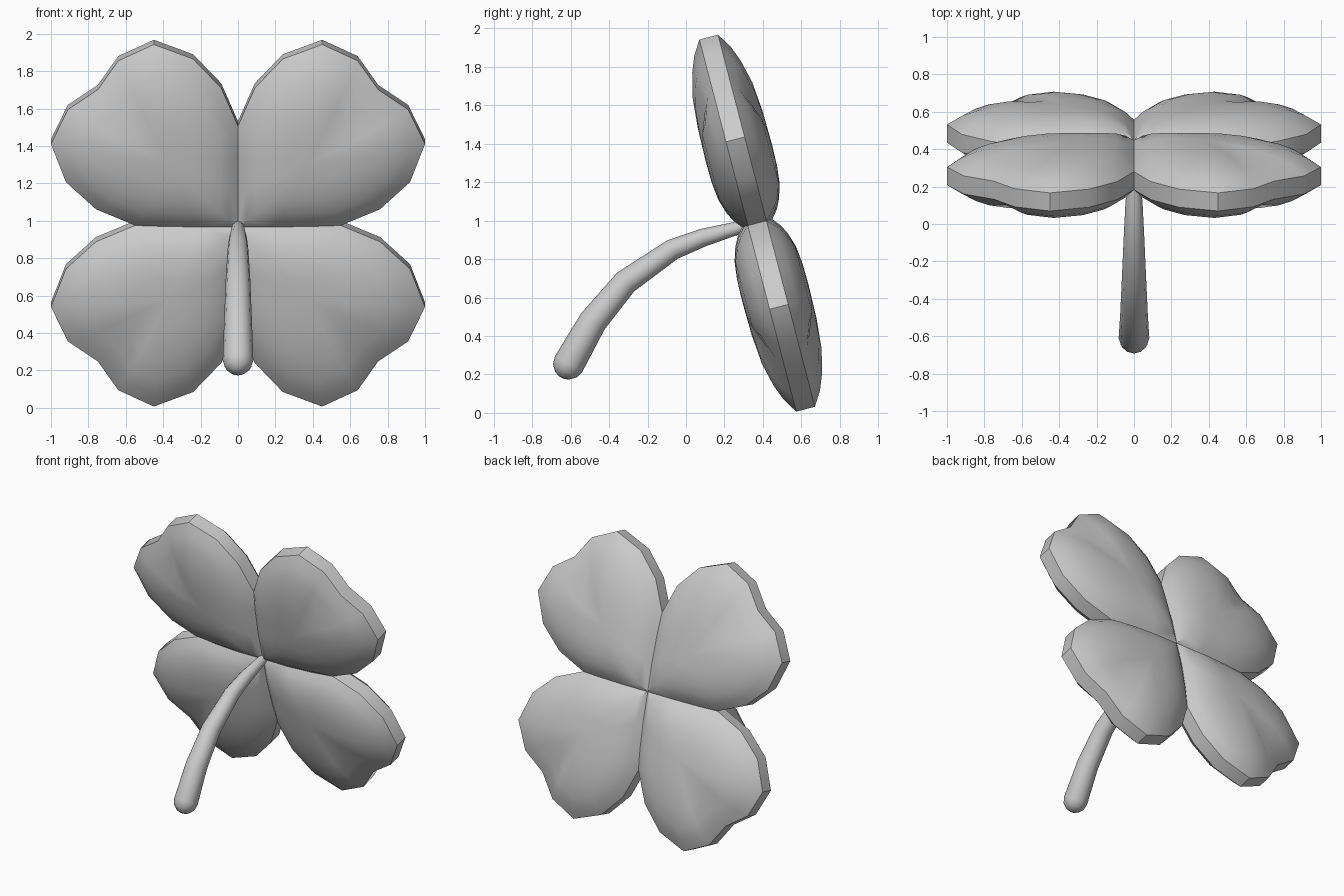
import bpy, bmesh, math
from mathutils import Vector, Matrix

if "Cube" in bpy.data.objects:
    bpy.data.objects.remove(bpy.data.objects["Cube"])


def finish(bm, name, angle):
    bmesh.ops.remove_doubles(bm, verts=bm.verts, dist=0.0005)
    bmesh.ops.recalc_face_normals(bm, faces=bm.faces)
    me = bpy.data.meshes.new(name)
    bm.to_mesh(me)
    bm.free()
    ob = bpy.data.objects.new(name, me)
    bpy.context.collection.objects.link(ob)
    bpy.ops.object.select_all(action='DESELECT')
    bpy.context.view_layer.objects.active = ob
    ob.select_set(True)
    bpy.ops.object.shade_smooth_by_angle(angle=math.radians(angle))
    return ob


# Four heart leaves: half outline (u, v, half thickness), mirrored on the diagonal
half = [(0, 0, .08), (0, .2, .082), (0, .4, .07), (0, .55, .05), (.09, .76, .05),
        (.24, .92, .05), (.45, 1.0, .05), (.64, .91, .05), (.75, .75, .05)]
outline = half + [(v, u, t) for u, v, t in half[-2:0:-1]]
notch = len(half) - 1
centre = .37
# Rings of the pillow: scale towards the middle, blend to full height
rings = [(1, 0), (.88, .37), (.75, .62), (.55, .86), (.3, .97)]
full = .178

bm = bmesh.new()
n = len(outline)
for su in (1, -1):
    for sv in (1, -1):
        rims = []
        for side in (1, -1):
            loops = []
            for k, blend in rings:
                loop = []
                for i, (u, v, t) in enumerate(outline):
                    b = blend
                    if i == notch and k > .5:
                        b *= .72          # valley running in from the notch
                    loop.append(bm.verts.new((su * (centre + (u - centre) * k),
                                              side * (t + (full - t) * b),
                                              sv * (centre + (v - centre) * k))))
                loops.append(loop)
            for a, b in zip(loops, loops[1:]):
                for i in range(n):
                    j = (i + 1) % n
                    bm.faces.new((a[i], a[j], b[j], b[i]))
            top = bm.verts.new((su * centre, side * full, sv * centre))
            for i in range(n):
                bm.faces.new((loops[-1][i], loops[-1][(i + 1) % n], top))
            rims.append(loops[0])
        # Rim wall on the free edge only; seams are shared with the next leaf
        for i in range(3, n - 3):
            bm.faces.new((rims[0][i], rims[0][i + 1], rims[1][i + 1], rims[1][i]))
bm.transform(Matrix.Translation((0, .37, .987)) @ Matrix.Rotation(math.radians(14.6), 4, 'X'))
finish(bm, "clover_leaves", 40)

# Stem: tapered curved tube along (y, z, radius), round at the foot
path = [(.34, .975, .03), (.27, .962, .034), (.09, .912, .047), (-.07, .85, .055),
        (-.315, .68, .066), (-.485, .475, .074), (-.61, .255, .082)]
d = Vector((0, path[-1][0] - path[-2][0], path[-1][1] - path[-2][1])).normalized()
foot = path[-1]
for a in (30, 60, 80):
    s, c = math.sin(math.radians(a)), math.cos(math.radians(a))
    path.append((foot[0] + d.y * s * .082, foot[1] + d.z * s * .082, .082 * c))

bm = bmesh.new()
loops = []
for i, (y, z, r) in enumerate(path):
    p, q = path[max(i - 1, 0)], path[min(i + 1, len(path) - 1)]
    t = Vector((0, q[0] - p[0], q[1] - p[1])).normalized()
    if i >= 6:
        t = d
    side, up = Vector((1, 0, 0)), Vector((0, -t.z, t.y))
    loops.append([bm.verts.new(Vector((0, y, z)) + r * (side * math.cos(w) + up * math.sin(w)))
                  for w in (math.tau * k / 12 for k in range(12))])
for a, b in zip(loops, loops[1:]):
    for k in range(12):
        bm.faces.new((a[k], a[(k + 1) % 12], b[(k + 1) % 12], b[k]))
bm.faces.new(loops[0])
bm.faces.new(loops[-1])
finish(bm, "stem", 50)
